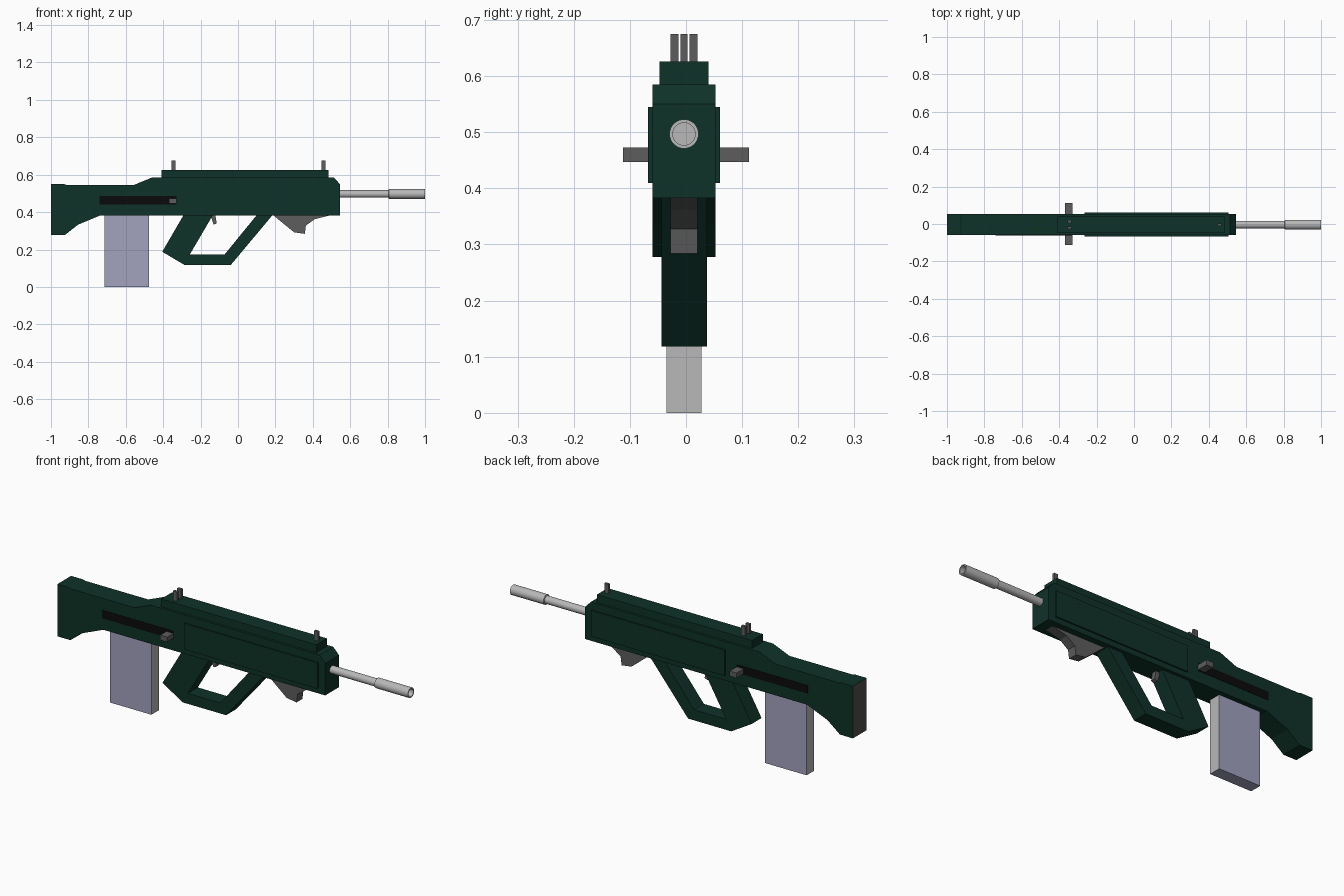
import bpy, bmesh, math

if "Cube" in bpy.data.objects:
    bpy.data.objects.remove(bpy.data.objects["Cube"])

YC = -0.0035  # centre plane of the body


def mat(name, rgb):
    m = bpy.data.materials.new(name)
    m.diffuse_color = (*rgb, 1)
    m.use_nodes = True
    m.node_tree.nodes["Principled BSDF"].inputs["Base Color"].default_value = m.diffuse_color
    return m


GREEN = mat("dark_green", (0.0045, 0.032, 0.021))
BLACK = mat("black", (0.003, 0.003, 0.003))
DARK = mat("dark_grey", (0.11, 0.11, 0.11))
BUTT = mat("butt_brown_grey", (0.085, 0.07, 0.07))
STEEL = mat("light_grey", (0.48, 0.48, 0.48))
BLUE = mat("blue_grey", (0.36, 0.36, 0.52))


def finish(name, bm, *mats):
    bmesh.ops.recalc_face_normals(bm, faces=bm.faces)
    me = bpy.data.meshes.new(name)
    bm.to_mesh(me)
    bm.free()
    for m in mats:
        me.materials.append(m)
    ob = bpy.data.objects.new(name, me)
    bpy.context.collection.objects.link(ob)
    return ob


def extrude(name, pts, half, *mats, y=YC):
    """Side profile (x, z) extruded across y."""
    bm = bmesh.new()
    f = bm.faces.new([bm.verts.new((x, y - half, z)) for x, z in pts])
    r = bmesh.ops.extrude_face_region(bm, geom=[f])
    for v in r["geom"]:
        if isinstance(v, bmesh.types.BMVert):
            v.co.y += 2 * half
    return finish(name, bm, *mats)


def box(name, x0, x1, z0, z1, half, *mats, y=YC):
    return extrude(name, [(x0, z0), (x1, z0), (x1, z1), (x0, z1)], half, *mats, y=y)


# Receiver and stock, with a differently coloured butt face
body = extrude("body", [(-1, 0.278), (-0.925, 0.278), (-0.855, 0.333), (-0.735, 0.383),
                        (0.545, 0.383), (0.545, 0.55), (0.512, 0.585), (-0.46, 0.585),
                        (-0.555, 0.546), (-0.92, 0.546), (-0.93, 0.55), (-1, 0.55)],
               0.0565, GREEN, BUTT)
for p in body.data.polygons:
    if p.normal.x < -0.99:
        p.material_index = 1

# Raised side panels and top rail
box("side_panels", -0.265, 0.505, 0.41, 0.545, 0.064, GREEN)
box("top_rail", -0.41, 0.485, 0.58, 0.626, 0.044, GREEN)

# Slots and the handle passing through them
box("handle_slots", -0.74, -0.33, 0.442, 0.485, 0.058, BLACK)
box("charging_handle", -0.37, -0.33, 0.447, 0.473, 0.1125, DARK, y=0)

# Grip with hand guard loop
extrude("grip_guard", [(-0.282, 0.40), (-0.405, 0.188), (-0.287, 0.118), (-0.038, 0.118),
                       (0.198, 0.40), (0.113, 0.40), (-0.072, 0.173), (-0.258, 0.173),
                       (-0.125, 0.40)], 0.0405, GREEN)
extrude("trigger", [(-0.15, 0.39), (-0.13, 0.333), (-0.114, 0.34), (-0.122, 0.39)], 0.013, DARK)

# Hand stop under the fore-end
extrude("hand_stop", [(0.18, 0.39), (0.30, 0.292), (0.357, 0.284), (0.363, 0.328),
                      (0.41, 0.362), (0.50, 0.385), (0.50, 0.39)], 0.024, DARK)

# Magazine: bluish sides and base, plain grey ends
mag = box("magazine", -0.715, -0.475, 0, 0.39, 0.0315, BLUE, STEEL)
for p in mag.data.polygons:
    if abs(p.normal.x) > 0.9:
        p.material_index = 1

# Sights: a pair at the rear, a single post at the front
for side in (-1, 1):
    box(f"rear_sight_{'left' if side > 0 else 'right'}", -0.356, -0.333, 0.62, 0.675,
        0.007, DARK, y=YC + side * 0.017)
box("front_sight", 0.446, 0.469, 0.62, 0.675, 0.0065, DARK)

# Barrel and hollow muzzle, revolved around x
bm = bmesh.new()
SIDES, AXIS_Z = 32, 0.497
prof = [(0.53, 0.02), (0.805, 0.02), (0.807, 0.026), (1, 0.026), (1, 0.02), (0.82, 0.02)]
rings = [[bm.verts.new((x, YC + r * math.cos(a), AXIS_Z + r * math.sin(a)))
          for a in (2 * math.pi * i / SIDES for i in range(SIDES))] for x, r in prof]
for a, b in zip(rings, rings[1:]):
    for i in range(SIDES):
        j = (i + 1) % SIDES
        bm.faces.new((a[i], a[j], b[j], b[i]))
bm.faces.new(rings[0])
bm.faces.new(rings[-1])
barrel = finish("barrel", bm, STEEL)
bpy.context.view_layer.objects.active = barrel
barrel.select_set(True)
bpy.ops.object.shade_smooth_by_angle(angle=math.radians(30))
